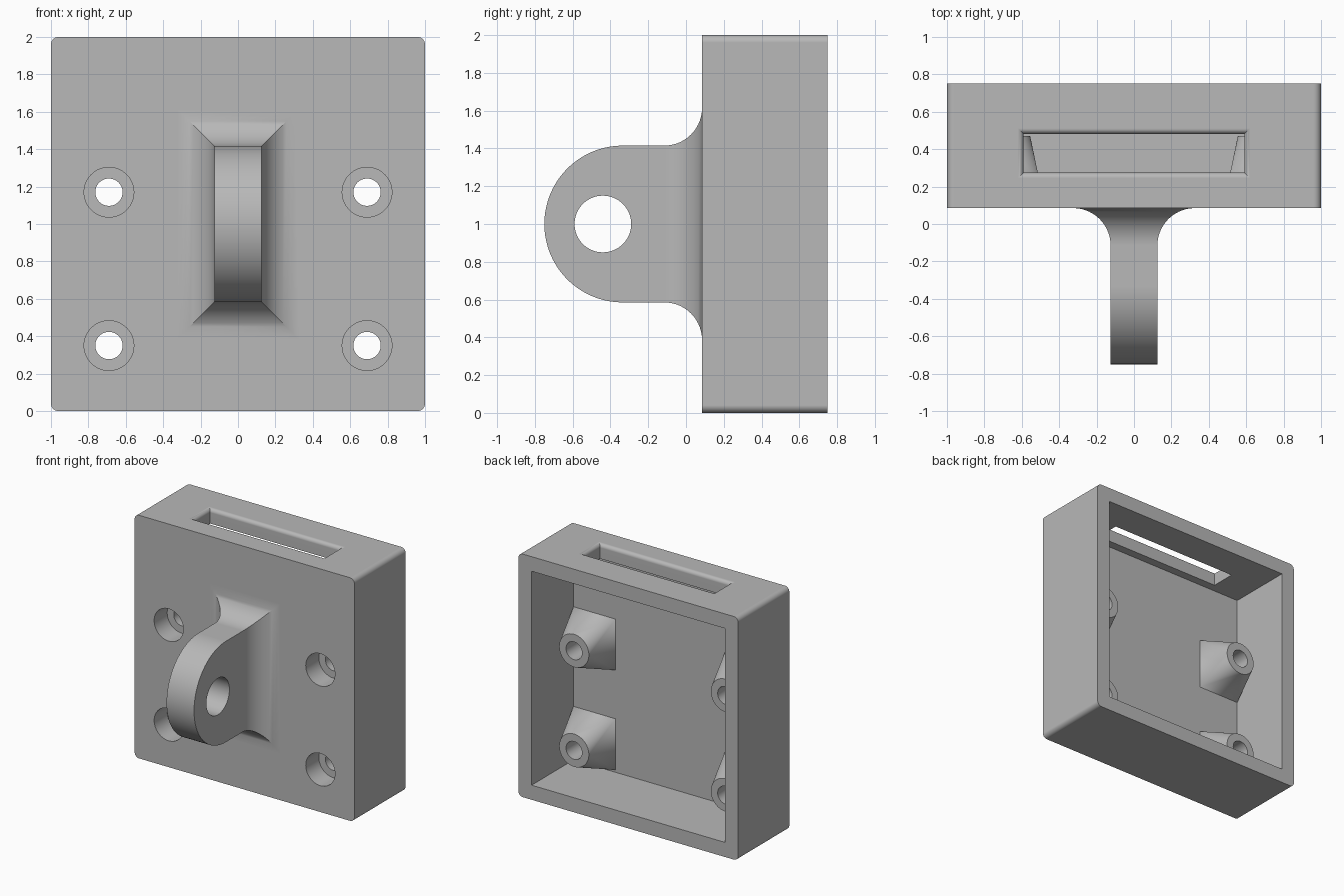
import bpy, bmesh, math
from mathutils import Vector

cube = bpy.data.objects.get("Cube")
if cube:
    bpy.data.objects.remove(cube, do_unlink=True)

FRONT, BACK, WALL = 0.085, 0.75, 0.12
FLOOR = FRONT + WALL
HOLES = [(x, z) for x in (-0.69, 0.69) for z in (0.35, 1.17)]

grey = bpy.data.materials.new("plain grey")
grey.use_nodes = True
grey.diffuse_color = (0.48, 0.48, 0.48, 1)
grey.node_tree.nodes["Principled BSDF"].inputs["Base Color"].default_value = grey.diffuse_color


def finish(bm, name):
    bmesh.ops.recalc_face_normals(bm, faces=bm.faces)
    mesh = bpy.data.meshes.new(name)
    bm.to_mesh(mesh)
    bm.free()
    mesh.materials.append(grey)
    obj = bpy.data.objects.new(name, mesh)
    bpy.context.collection.objects.link(obj)
    return obj


def loft(name, loops):
    """Skin equal-length loops of points and cap both ends."""
    bm = bmesh.new()
    rings = [[bm.verts.new(p) for p in loop] for loop in loops]
    for a, b in zip(rings, rings[1:]):
        for i in range(len(a)):
            j = (i + 1) % len(a)
            bm.faces.new((a[i], a[j], b[j], b[i]))
    bm.faces.new(rings[0])
    bm.faces.new(rings[-1])
    return finish(bm, name)


def rect_y(y, hx, hz, cx=0, cz=1):
    return [Vector((cx + sx * hx, y, cz + sz * hz))
            for sx, sz in ((-1, -1), (1, -1), (1, 1), (-1, 1))]


def rect_z(z, hx, hy, cy):
    return [Vector((sx * hx, cy + sy * hy, z))
            for sx, sy in ((-1, -1), (1, -1), (1, 1), (-1, 1))]


def circle_y(y, r, cx, cz, n=64):
    return [Vector((cx + r * math.cos(t), y, cz + r * math.sin(t)))
            for t in (math.tau * i / n for i in range(n))]


def rounded_square_y(y, half, r, steps=8):
    pts = []
    for q, (sx, sz) in enumerate(((1, 1), (-1, 1), (-1, -1), (1, -1))):
        for i in range(steps + 1):
            t = (q + i / steps) * math.pi / 2
            pts.append(Vector((sx * (half - r) + r * math.cos(t), y,
                               1 + sz * (half - r) + r * math.sin(t))))
    return pts


def flare(r, steps):
    """Quarter-round stations: (distance along, sideways offset)."""
    return [(r * math.sin(t), r - r * math.cos(t))
            for t in (math.pi / 2 * i / steps for i in range(steps + 1))]


def combine(target, tool, operation):
    mod = target.modifiers.new(operation.lower(), 'BOOLEAN')
    mod.operation, mod.object, mod.solver = operation, tool, 'EXACT'
    bpy.context.view_layer.objects.active = target
    bpy.ops.object.modifier_apply(modifier=mod.name)
    bpy.data.objects.remove(tool, do_unlink=True)


# Open-backed box
housing = loft("mount_housing", [rounded_square_y(y, 1, 0.04) for y in (FRONT, BACK)])
combine(housing, loft("cavity", [rect_y(y, 1 - WALL, 1 - WALL) for y in (FLOOR, BACK + 0.1)]),
        'DIFFERENCE')

# Pivot lug: round nose, straight neck, flared mitred root
RADIUS, THICK, ROOT = 0.415, 0.125, 0.2
nose = [(i + 0.5) / 32 * math.pi / 2 for i in range(32)]
sections = [rect_y(-0.335 - RADIUS * math.cos(t), THICK, RADIUS * math.sin(t)) for t in nose]
sections += [rect_y(-0.335, THICK, RADIUS)]
sections += [rect_y(FRONT - ROOT + d, THICK + o, RADIUS + o) for d, o in flare(ROOT, 14)]
sections += [rect_y(FRONT + 0.04, THICK + ROOT, RADIUS + ROOT)]
combine(housing, loft("pivot_lug", sections), 'UNION')

# Pivot hole across the lug
pin = [[Vector((x, p.x, p.z)) for p in circle_y(0, 0.15, -0.44, 1)] for x in (-0.2, 0.2)]
combine(housing, loft("pivot_hole", pin), 'DIFFERENCE')

# Screw bosses: square foot blending to a round end
for cx, cz in HOLES:
    bm = bmesh.new()
    for p in (rect_y(FLOOR - 0.04, 0.19, 0.21, cx, cz) + rect_y(FLOOR, 0.19, 0.21, cx, cz)
              + circle_y(0.47, 0.135, cx, cz)):
        bm.verts.new(p)
    bmesh.ops.convex_hull(bm, input=bm.verts)
    bmesh.ops.dissolve_limit(bm, angle_limit=0.001, verts=bm.verts, edges=bm.edges)
    combine(housing, finish(bm, "screw_boss"), 'UNION')

# Counterbored screw holes
for cx, cz in HOLES:
    bore = FRONT + 0.17
    combine(housing, loft("screw_hole", [
        circle_y(FRONT - 0.1, 0.133, cx, cz), circle_y(bore, 0.133, cx, cz),
        circle_y(bore, 0.073, cx, cz), circle_y(0.6, 0.073, cx, cz)]), 'DIFFERENCE')

# Top slot with a rounded lip
LIP, SLOT_Y = 0.03, 0.378
slot = [rect_z(1.8, 0.59, 0.103, SLOT_Y)]
slot += [rect_z(2 - LIP + d, 0.59 + o, 0.103 + o, SLOT_Y) for d, o in flare(LIP, 6)]
slot += [rect_z(2.05, 0.59 + LIP, 0.103 + LIP, SLOT_Y)]
combine(housing, loft("slot", slot), 'DIFFERENCE')

# Smooth curves, crisp edges
bpy.ops.object.select_all(action='DESELECT')
housing.select_set(True)
bpy.context.view_layer.objects.active = housing
bpy.ops.object.shade_smooth_by_angle(angle=math.radians(25))
weighted = housing.modifiers.new("weighted normals", 'WEIGHTED_NORMAL')
weighted.keep_sharp = True
